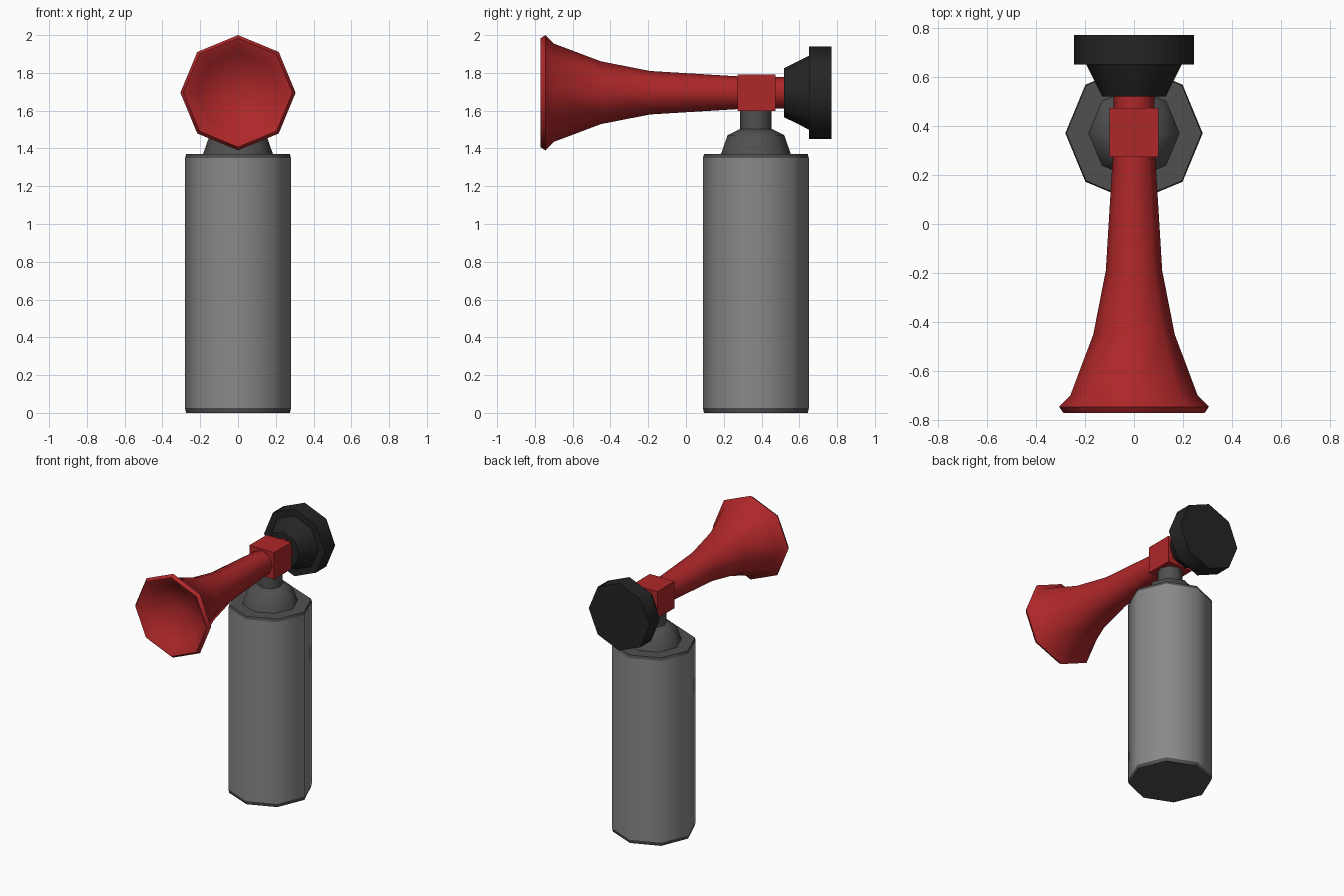
import bpy, bmesh, math
from mathutils import Matrix

if "Cube" in bpy.data.objects:
    bpy.data.objects.remove(bpy.data.objects["Cube"])

CY = 0.37      # canister axis in y
HZ = 1.695     # horn axis height
SIDES = 8


def material(name, rgb):
    m = bpy.data.materials.new(name)
    m.diffuse_color = (*rgb, 1)
    m.use_nodes = True
    m.node_tree.nodes["Principled BSDF"].inputs["Base Color"].default_value = m.diffuse_color
    return m


RED = material("red_plastic", (0.42, 0.02, 0.022))
BLACK = material("black_rubber", (0.018, 0.018, 0.018))
DARK = material("dark_metal", (0.08, 0.08, 0.08))
STEEL = material("steel", (0.25, 0.25, 0.25))


def finish(bm, name, mat, angle=50):
    bmesh.ops.recalc_face_normals(bm, faces=bm.faces)
    me = bpy.data.meshes.new(name)
    bm.to_mesh(me)
    bm.free()
    ob = bpy.data.objects.new(name, me)
    bpy.context.collection.objects.link(ob)
    me.materials.append(mat)
    bpy.ops.object.select_all(action='DESELECT')
    ob.select_set(True)
    bpy.context.view_layer.objects.active = ob
    bpy.ops.object.shade_smooth_by_angle(angle=math.radians(angle))
    return ob


def lathe(name, profile, mat, along_y=False):
    """Octagonal lathe of (position on axis, radius); radius 0 closes to a point."""
    bm = bmesh.new()
    rings = []
    for h, r in profile:
        n = SIDES if r > 0 else 1
        ring = []
        for i in range(n):
            a = math.tau * i / SIDES
            u, v = r * math.cos(a), r * math.sin(a)
            co = (u, h, HZ + v) if along_y else (u, CY + v, h)
            ring.append(bm.verts.new(co))
        rings.append(ring)
    for a, b in zip(rings, rings[1:]):
        for i in range(SIDES):
            j = (i + 1) % SIDES
            if len(b) == 1:
                bm.faces.new((a[i], a[j], b[0]))
            else:
                bm.faces.new((a[i], a[j], b[j], b[i]))
    for ring in (rings[0], rings[-1]):
        if len(ring) > 1:
            bm.faces.new(ring)
    return finish(bm, name, mat)


# Gas canister with a dark rim at each end
lathe("canister", [(0.025, 0.28), (1.35, 0.28)], STEEL)
lathe("bottom_rim", [(0, 0.275), (0.025, 0.28)], DARK)
lathe("top_rim", [(1.35, 0.28), (1.37, 0.275)], DARK)

# Valve dome and neck
lathe("valve_dome", [(1.37, 0.185), (1.47, 0.15), (1.503, 0.085)], DARK)
lathe("valve_neck", [(1.49, 0.083), (1.61, 0.083)], DARK)

# Square valve block
bm = bmesh.new()
bmesh.ops.create_cube(bm, size=1, matrix=Matrix.Translation((0, CY + 0.003, HZ))
                      @ Matrix.Diagonal((0.2, 0.2, 0.195, 1)))
finish(bm, "valve_block", RED, 30)

# Horn: outer flare, rolled lip, then the hollow mouth
lathe("horn", [(0.53, 0.083), (0.27, 0.087), (-0.19, 0.115), (-0.45, 0.166),
               (-0.70, 0.26), (-0.745, 0.305), (-0.77, 0.288),
               (-0.765, 0.272), (-0.71, 0.215), (-0.62, 0)], RED, True)

# Push button at the back
lathe("button_base", [(0.52, 0.13), (0.585, 0.162), (0.65, 0.195)], BLACK, True)
lathe("button_cap", [(0.65, 0.245), (0.77, 0.245)], BLACK, True)
